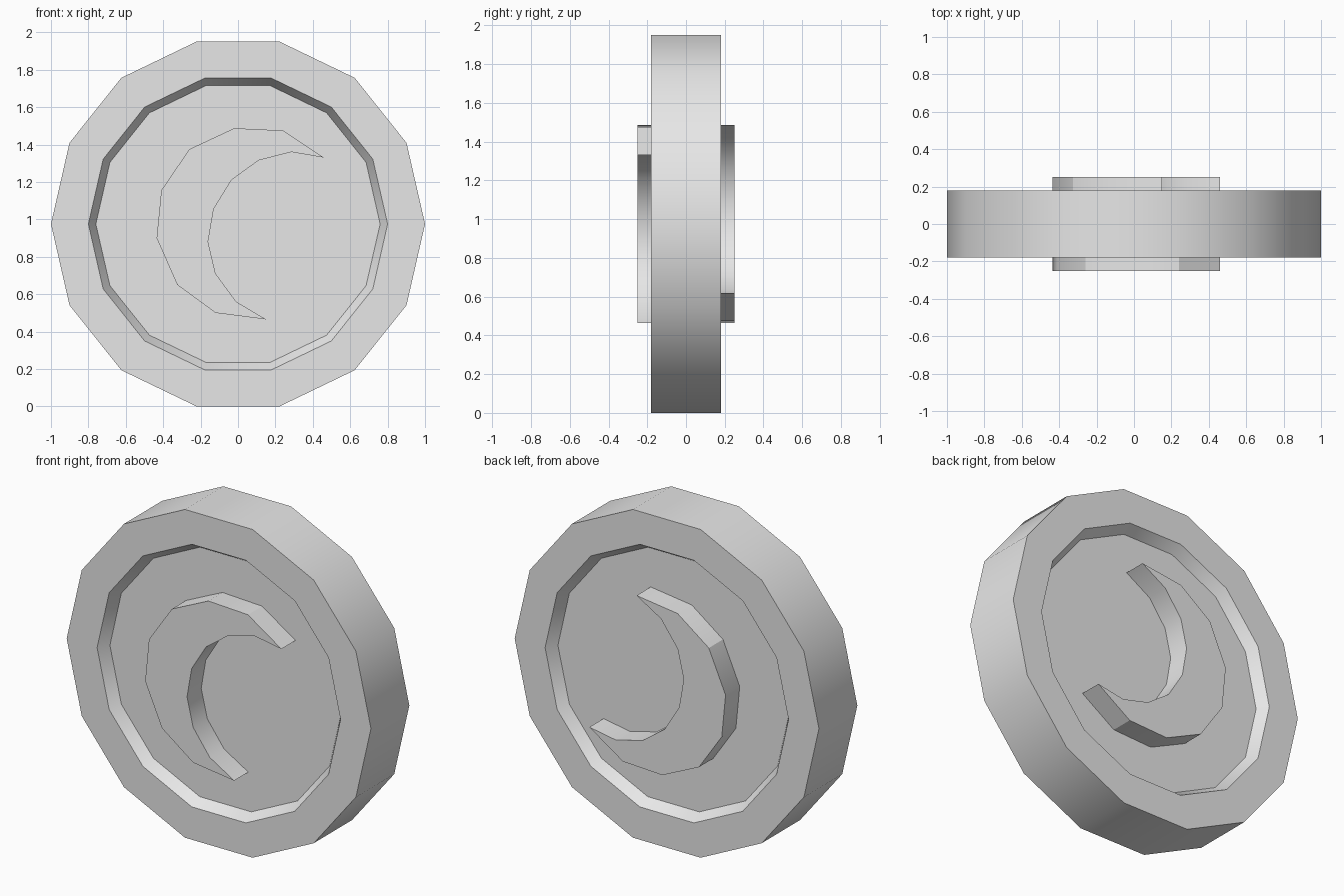
import bpy, bmesh, math

cube = bpy.data.objects.get("Cube")
if cube:
    bpy.data.objects.remove(cube, do_unlink=True)

SIDES = 14
MID_Z = math.cos(math.pi / SIDES)      # centre height, so the flat lower side rests on the floor
FACE_Y, FLOOR_Y, EMBLEM_Y = 0.18, 0.117, 0.25

grey = bpy.data.materials.new("plain grey")
grey.use_nodes = True
colour = (0.8, 0.8, 0.8, 1)
grey.diffuse_color = colour
grey.node_tree.nodes["Principled BSDF"].inputs["Base Color"].default_value = colour


def finish(bm, name):
    bmesh.ops.recalc_face_normals(bm, faces=bm.faces)
    mesh = bpy.data.meshes.new(name)
    bm.to_mesh(mesh)
    bm.free()
    mesh.materials.append(grey)
    obj = bpy.data.objects.new(name, mesh)
    bpy.context.collection.objects.link(obj)
    obj.location.z = MID_Z
    bpy.ops.object.select_all(action='DESELECT')
    obj.select_set(True)
    bpy.context.view_layer.objects.active = obj
    bpy.ops.object.shade_smooth_by_angle(angle=math.radians(30))
    return obj


# Disc with a raised rim and a recessed floor on both sides
bm = bmesh.new()
profile = [(0.76, -FLOOR_Y), (0.8, -FACE_Y), (1, -FACE_Y),
           (1, FACE_Y), (0.8, FACE_Y), (0.76, FLOOR_Y)]
rings = []
for radius, y in profile:
    angles = [math.tau * i / SIDES for i in range(SIDES)]
    rings.append([bm.verts.new((radius * math.cos(a), y, radius * math.sin(a))) for a in angles])
for a, b in zip(rings, rings[1:]):
    for i in range(SIDES):
        j = (i + 1) % SIDES
        bm.faces.new((a[i], a[j], b[j], b[i]))
bm.faces.new(rings[0])
bm.faces.new(rings[-1])
finish(bm, "rimmed_disc")

# Crescent outline: outer arc from upper tip to lower tip, then the inner arc back
outline = [(0.46, 1.33), (0.24, 1.475), (-0.02, 1.487), (-0.26, 1.375), (-0.41, 1.155),
           (-0.435, 0.90), (-0.325, 0.65), (-0.12, 0.50), (0.15, 0.465),
           (-0.01, 0.56), (-0.12, 0.71), (-0.16, 0.88), (-0.13, 1.055),
           (-0.035, 1.21), (0.11, 1.315), (0.285, 1.36)]


def crescent(name, turn):
    bm = bmesh.new()
    face = bm.faces.new([bm.verts.new((x, -EMBLEM_Y, z - MID_Z)) for x, z in outline])
    side = bmesh.ops.extrude_face_region(bm, geom=[face])
    moved = [g for g in side["geom"] if isinstance(g, bmesh.types.BMVert)]
    bmesh.ops.translate(bm, verts=moved, vec=(0, EMBLEM_Y - FLOOR_Y + 0.01, 0))
    finish(bm, name).rotation_euler.x = turn


# The back emblem is the front one turned half way about the x axis
crescent("front_crescent", 0)
crescent("back_crescent", math.pi)
